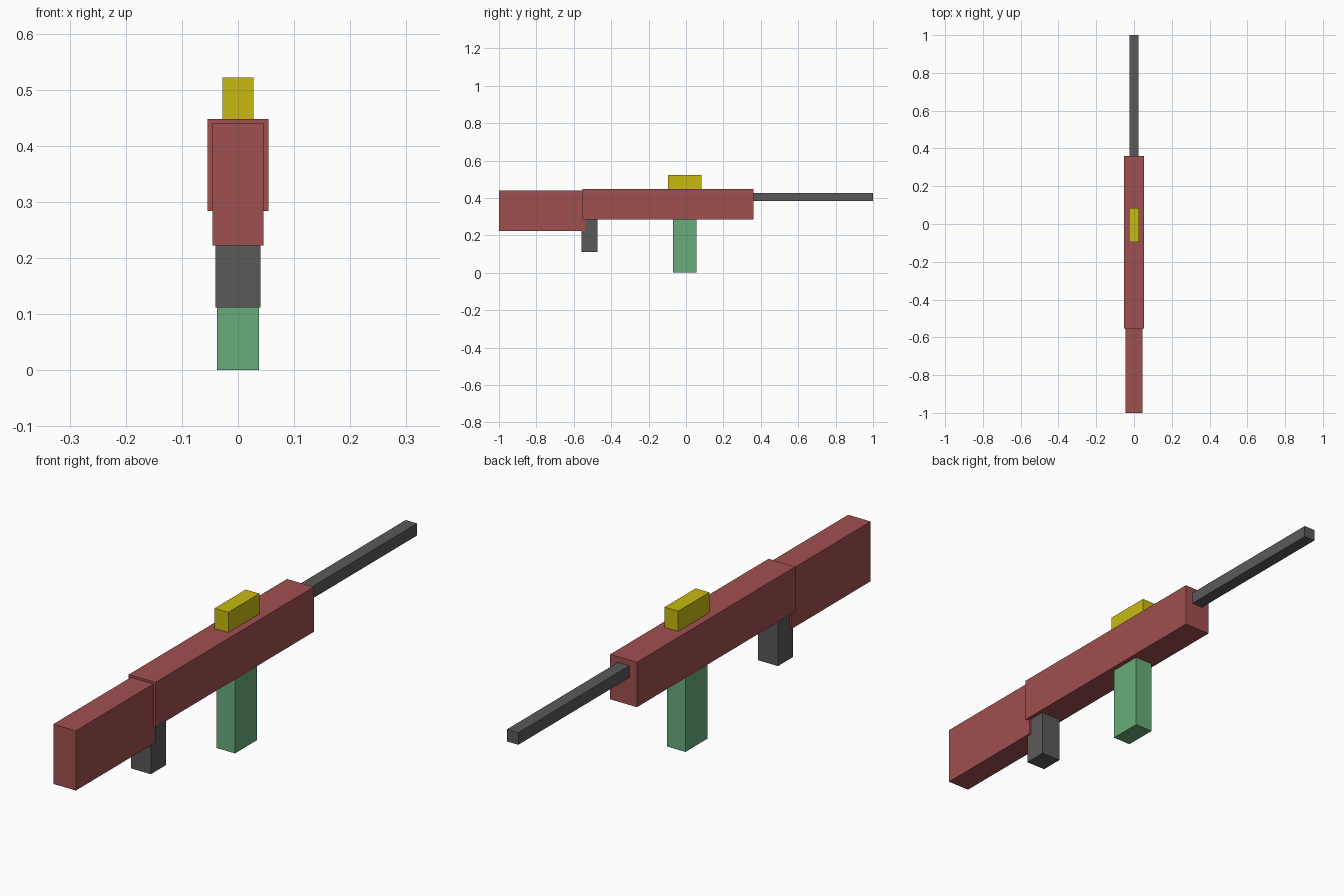
import bpy

default = bpy.data.objects.get("Cube")
if default:
    bpy.data.objects.remove(default, do_unlink=True)


def material(name, rgb):
    mat = bpy.data.materials.new(name)
    mat.use_nodes = True
    colour = (*rgb, 1.0)
    mat.diffuse_color = colour
    bsdf = next(n for n in mat.node_tree.nodes if n.type == "BSDF_PRINCIPLED")
    bsdf.inputs["Base Color"].default_value = colour
    return mat


def block(name, mat, half_width, y_range, z_range):
    """Box centred on x = 0, spanning the given y and z ranges."""
    (y0, y1), (z0, z1) = y_range, z_range
    bpy.ops.mesh.primitive_cube_add(size=1, location=(0, (y0 + y1) / 2, (z0 + z1) / 2))
    obj = bpy.context.object
    obj.name = name
    obj.scale = (2 * half_width, y1 - y0, z1 - z0)
    bpy.ops.object.transform_apply(location=False, rotation=False, scale=True)
    obj.data.materials.append(mat)
    return obj


red = material("dull red", (0.352, 0.080, 0.080))
grey = material("dark grey", (0.102, 0.102, 0.102))
green = material("soft green", (0.138, 0.413, 0.195))
yellow = material("mustard yellow", (0.578, 0.491, 0.005))

# Main body and the stock that tucks into its front end
block("body", red, 0.054, (-0.553, 0.36), (0.284, 0.448))
block("stock", red, 0.0455, (-1.0, -0.54), (0.222, 0.44))

# Barrel, running out of the back end of the body
block("barrel", grey, 0.023, (0.33, 1.0), (0.383, 0.427))

# Parts hanging below the body
block("grip", grey, 0.04, (-0.56, -0.473), (0.112, 0.30))
block("magazine", green, 0.037, (-0.07, 0.056), (0.0, 0.30))

# Sight on top
block("sight", yellow, 0.0275, (-0.095, 0.084), (0.44, 0.522))
